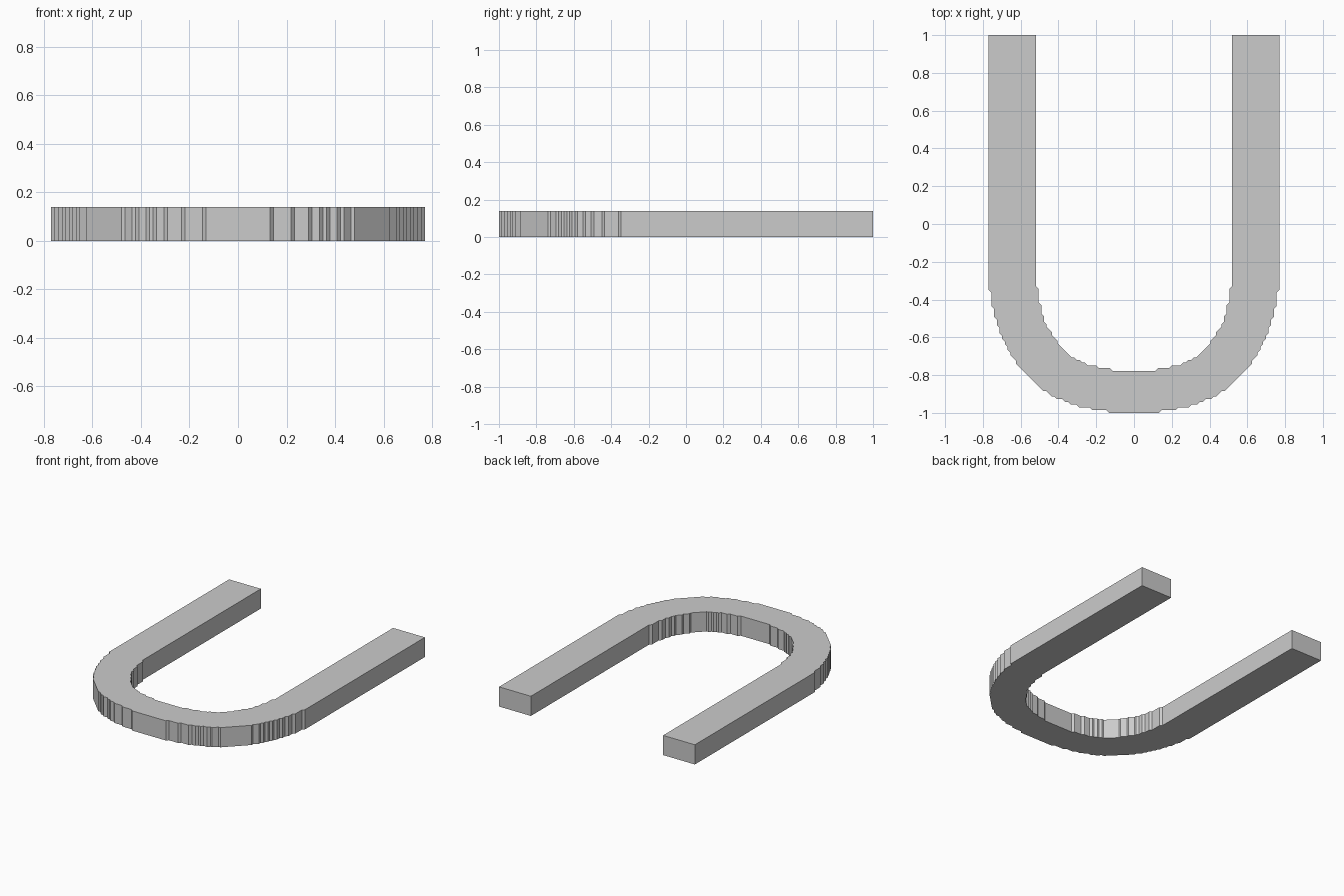
import bpy
import bmesh
from mathutils import Vector
from mathutils.geometry import interpolate_bezier

STEP = 0.0145     # size of one stair on the curved outline
HEIGHT = 0.14
BACK = 1.0
BEND_START = -0.217

cube = bpy.data.objects.get("Cube")
if cube:
    bpy.data.objects.remove(cube)


def stepped_bend(half_width, bottom, pull):
    """Quarter bend from the straight side to the front, in chamfered stairs."""
    start, end = Vector((half_width, BEND_START)), Vector((0, bottom))
    corner = Vector((half_width, bottom))
    curve = interpolate_bezier(start, start.lerp(corner, pull),
                               end.lerp(corner, pull), end, 1500)
    cells = []
    for p in curve:
        cell = (round((half_width - p.x) / STEP), round((p.y - bottom) / STEP))
        if not cells or cell != cells[-1]:
            cells.append(cell)
        # Cut each square stair corner into a short diagonal
        if len(cells) > 2:
            a, c = cells[-3], cells[-1]
            if abs(a[0] - c[0]) == 1 and abs(a[1] - c[1]) == 1:
                del cells[-2]
    # Keep only the points where the direction changes
    kept = [b for a, b, c in zip(cells, cells[1:], cells[2:])
            if (b[0] - a[0], b[1] - a[1]) != (c[0] - b[0], c[1] - b[1])]
    return [(half_width - i * STEP, bottom + j * STEP) for i, j in kept]


def u_edge(half_width, bottom, pull):
    """Full edge from the left arm, round the front, to the right arm."""
    left = [(half_width, BACK)] + stepped_bend(half_width, bottom, pull)
    return left + [(-x, y) for x, y in reversed(left)]


# Flat U-shaped bar: outer edge, then the inner edge back again
outline = u_edge(0.77, -1.0, 0.65) + u_edge(0.52, -0.778, 0.69)[::-1]
bm = bmesh.new()
base = bm.faces.new([bm.verts.new((x, y, 0)) for x, y in outline])
top = bmesh.ops.extrude_face_region(bm, geom=[base], use_keep_orig=True)["geom"]
bmesh.ops.translate(bm, vec=(0, 0, HEIGHT),
                    verts=[v for v in top if isinstance(v, bmesh.types.BMVert)])
bmesh.ops.recalc_face_normals(bm, faces=bm.faces)
mesh = bpy.data.meshes.new("curved_bar")
bm.to_mesh(mesh)
bm.free()

# Plain grey material
grey = bpy.data.materials.new("plain_grey")
grey.use_nodes = True
colour = (0.6, 0.6, 0.6, 1)
grey.diffuse_color = colour
grey.node_tree.nodes["Principled BSDF"].inputs["Base Color"].default_value = colour
mesh.materials.append(grey)

bar = bpy.data.objects.new("curved_bar", mesh)
bpy.context.collection.objects.link(bar)
